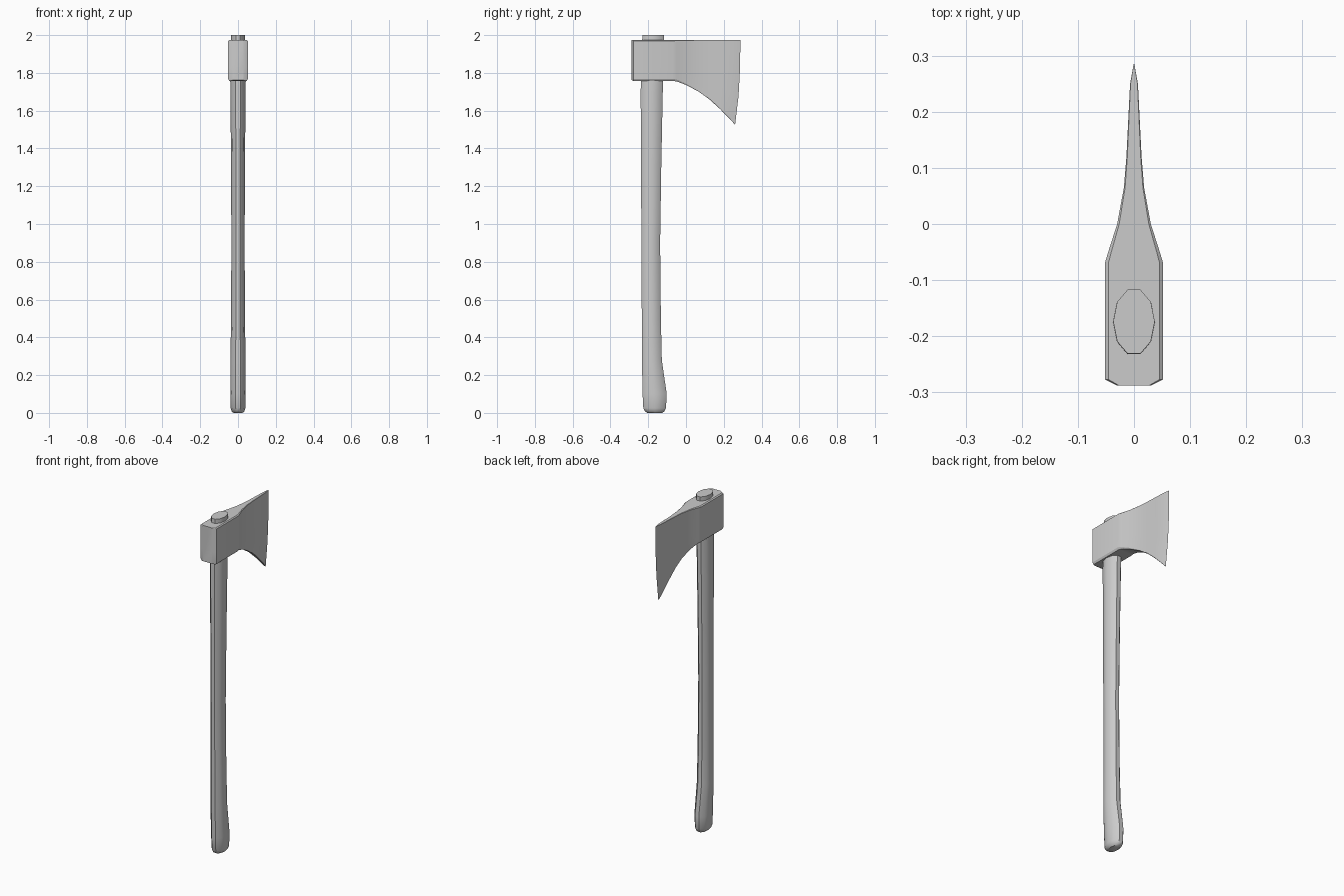
import bpy, bmesh, math

if "Cube" in bpy.data.objects:
    bpy.data.objects.remove(bpy.data.objects["Cube"])


def loft(name, rings, angle):
    """Skin equal-length closed rings, cap both ends, shade by angle."""
    bm = bmesh.new()
    loops = [[bm.verts.new(p) for p in ring] for ring in rings]
    n = len(loops[0])
    for a, b in zip(loops, loops[1:]):
        for i in range(n):
            j = (i + 1) % n
            bm.faces.new((a[i], a[j], b[j], b[i]))
    bm.faces.new(loops[0][::-1])
    bm.faces.new(loops[-1])
    bmesh.ops.remove_doubles(bm, verts=bm.verts, dist=0.0003)
    bmesh.ops.recalc_face_normals(bm, faces=bm.faces)
    mesh = bpy.data.meshes.new(name)
    bm.to_mesh(mesh)
    bm.free()
    ob = bpy.data.objects.new(name, mesh)
    bpy.context.collection.objects.link(ob)
    bpy.ops.object.select_all(action='DESELECT')
    ob.select_set(True)
    bpy.context.view_layer.objects.active = ob
    bpy.ops.object.shade_smooth_by_angle(angle=math.radians(angle))
    return ob


# Handle: ten-sided ovals as (z, back y, front y, half width)
handle = [
    (0.0, -0.205, -0.125, 0.024), (0.008, -0.217, -0.115, 0.033),
    (0.025, -0.226, -0.106, 0.039), (0.10, -0.230, -0.102, 0.041),
    (0.28, -0.233, -0.128, 0.040), (0.50, -0.234, -0.133, 0.037),
    (0.90, -0.236, -0.137, 0.035), (1.30, -0.238, -0.131, 0.037),
    (1.70, -0.240, -0.123, 0.040), (1.78, -0.238, -0.120, 0.040),
    (2.0, -0.231, -0.117, 0.037),
]


def oval(z, y0, y1, rx):
    # stretch so the flat ends of the decagon reach y0 and y1
    ry = (y1 - y0) / 2 / math.sin(math.radians(72))
    return [(rx * math.cos(k * math.tau / 10),
             (y0 + y1) / 2 + ry * math.sin(k * math.tau / 10), z) for k in range(10)]


loft("handle", [oval(*h) for h in handle], 40)

# Axe head: sections as (top y, bottom y, half width, bottom z)
TOP = 1.975
head = [
    (-0.288, -0.288, 0.030, 1.762), (-0.277, -0.277, 0.052, 1.757),
    (-0.070, -0.070, 0.052, 1.757), (-0.050, -0.050, 0.046, 1.755),
    (0.0, 0.0, 0.030, 1.736), (0.065, 0.065, 0.018, 1.702),
    (0.120, 0.120, 0.0135, 1.663), (0.190, 0.180, 0.010, 1.609),
    (0.250, 0.230, 0.007, 1.558), (0.288, 0.260, 0.0, 1.525),
]


def section(yt, yb, w, zb):
    h = TOP - zb
    cx, ct, cb = w * 0.12, w * 0.10, w * 0.22   # small edge chamfers
    side = [(w - cx, 0), (w, ct / h), (w, 0.33), (w, 0.66), (w, 1 - cb / h), (w - cx, 1)]
    pts = [(x, yt + (yb - yt) * v ** 2.5, TOP - h * v) for x, v in side]
    return pts + [(-x, y, z) for x, y, z in reversed(pts)]


loft("axe_head", [section(*s) for s in head], 28)
